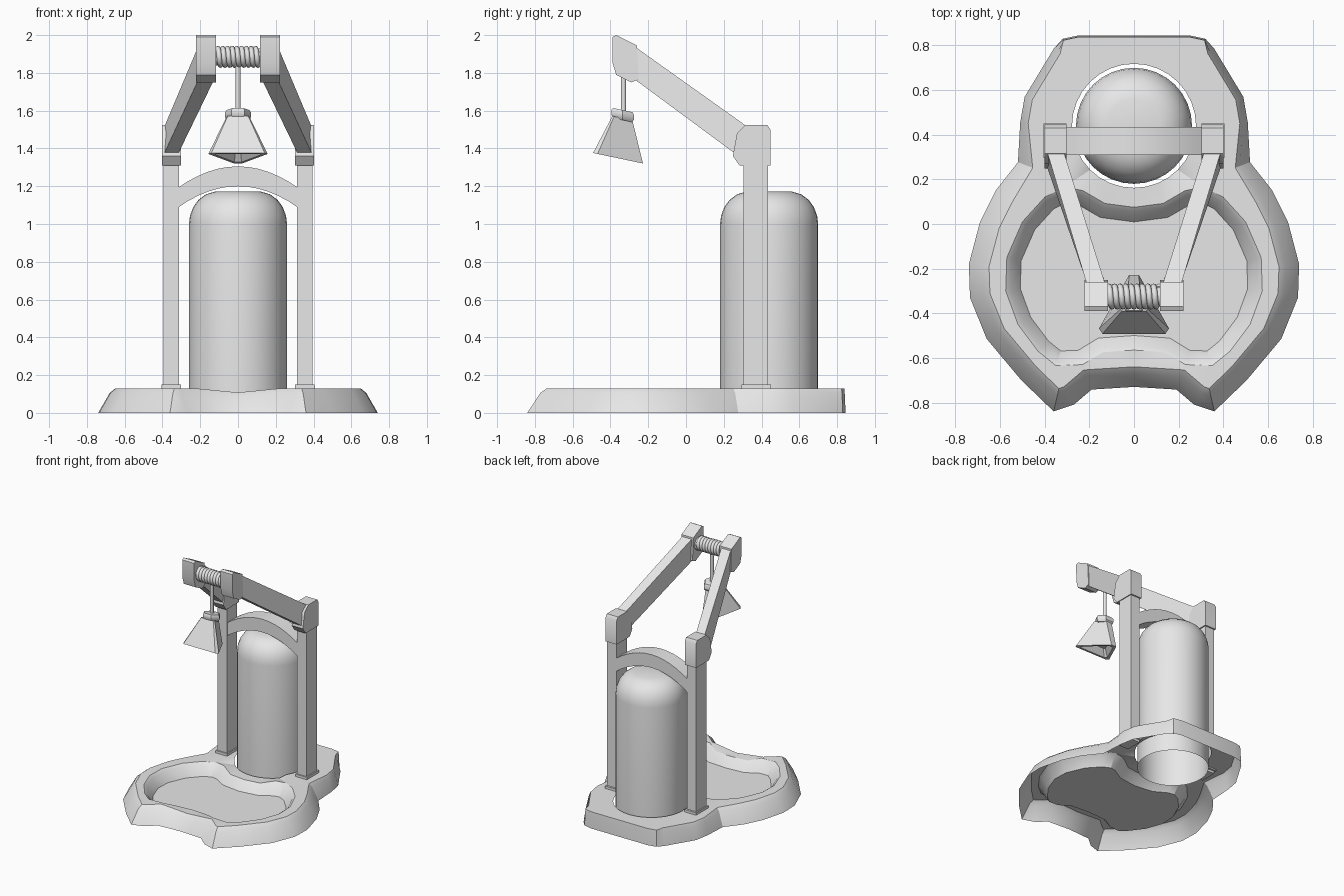
import bpy, bmesh, math
from mathutils import Vector

if "Cube" in bpy.data.objects:
    bpy.data.objects.remove(bpy.data.objects["Cube"])

grey = bpy.data.materials.new("light_grey")
grey.diffuse_color = (0.8, 0.8, 0.8, 1)
grey.use_nodes = True
grey.node_tree.nodes["Principled BSDF"].inputs["Base Color"].default_value = grey.diffuse_color


def finish(name, bm, angle=35, up=False):
    bmesh.ops.recalc_face_normals(bm, faces=bm.faces)
    if up and sum(f.normal.z * f.calc_area() for f in bm.faces) < 0:
        bmesh.ops.reverse_faces(bm, faces=bm.faces)
    me = bpy.data.meshes.new(name)
    bm.to_mesh(me)
    bm.free()
    me.materials.append(grey)
    ob = bpy.data.objects.new(name, me)
    bpy.context.collection.objects.link(ob)
    bpy.ops.object.select_all(action='DESELECT')
    ob.select_set(True)
    bpy.context.view_layer.objects.active = ob
    bpy.ops.object.shade_smooth_by_angle(angle=math.radians(angle))
    return ob


def skin(bm, rings):
    """Join a series of equal closed rings with quads."""
    vs = [[bm.verts.new(p) for p in r] for r in rings]
    n = len(rings[0])
    for a, b in zip(vs, vs[1:]):
        for i in range(n):
            j = (i + 1) % n
            bm.faces.new((a[i], a[j], b[j], b[i]))
    return vs


def loft(name, rings, start=True, end=True, angle=35):
    bm = bmesh.new()
    vs = skin(bm, rings)
    if start:
        bm.faces.new(vs[0])
    if end:
        bm.faces.new(vs[-1])
    return finish(name, bm, angle)


def circle(r, z, n=32, cx=0, cy=0):
    return [(cx + r * math.cos(2 * math.pi * i / n),
             cy + r * math.sin(2 * math.pi * i / n), z) for i in range(n)]


def box(name, x0, x1, y0, y1, z0, z1):
    return loft(name, [[(x0, y0, z), (x1, y0, z), (x1, y1, z), (x0, y1, z)]
                       for z in (z0, z1)])


def side_prism(name, prof, x0, x1):
    return loft(name, [[(x, y, z) for y, z in prof] for x in (x0, x1)])


def mirror_loop(half):
    """Half outline from back centre to front centre, completed on -x."""
    return half + [(-x, y) for x, y in reversed(half[1:-1])]


def inset(loop, amount):
    """Move a clockwise 2D loop inwards; amount is a function of y."""
    out = []
    n = len(loop)
    for i in range(n):
        p, a, b = Vector(loop[i]), Vector(loop[i - 1]), Vector(loop[(i + 1) % n])
        d1, d2 = (p - a).normalized(), (b - p).normalized()
        n1, n2 = Vector((d1.y, -d1.x)), Vector((d2.y, -d2.x))
        m = (n1 + n2).normalized()
        k = amount(p.y) / max(0.6, m.dot(n1))
        out.append((p.x + m.x * k, p.y + m.y * k))
    return out


def at(loop, z):
    return [(x, y, z) for x, y in loop]


# base: hollow shell with a basin in front and a round hole behind
outline = mirror_loop([
    (0, .845), (.25, .845), (.32, .83), (.36, .785), (.49, .57), (.51, .455),
    (.52, .277), (.62, .15), (.69, .01), (.74, -.18), (.735, -.33), (.66, -.515),
    (.505, -.70), (.36, -.84), (.27, -.81), (.19, -.742), (0, -.73)])
basin = mirror_loop([
    (0, .075), (.13, .092), (.23, .15), (.31, .165), (.40, .12), (.50, .01),
    (.57, -.15), (.575, -.30), (.52, -.45), (.43, -.57), (.35, -.635),
    (.23, -.63), (.14, -.575), (0, -.565)])


def taper(k):
    return lambda y: k * (.08 if y > .8 else .4 if y > .3 else .75 if y > .2 else 1)


bm = bmesh.new()
wall = skin(bm, [at(outline, 0), at(inset(outline, taper(.06)), .105),
                 at(inset(outline, taper(.09)), .13)])
bowl = skin(bm, [at(basin, .13), at(inset(basin, lambda y: .02), .115),
                 at(inset(basin, lambda y: .065), .04)])
bm.faces.new(bowl[-1])
hole = [bm.verts.new(p) for p in circle(.278, .13, 32, 0, .44)]
rim_edges = []
for loop in (wall[-1], bowl[0], hole):
    for i, v in enumerate(loop):
        w = loop[(i + 1) % len(loop)]
        rim_edges.append(bm.edges.get((v, w)) or bm.edges.new((v, w)))
bmesh.ops.triangle_fill(bm, use_beauty=True, use_dissolve=False,
                        edges=rim_edges, normal=(0, 0, 1))
# the rim dips slightly along the centre line
for v in bm.verts:
    if v.co.z > .1 and abs(v.co.x) < .2 and v.co.y < .3:
        v.co.z -= .022
finish("base", bm, 30, up=True)

# tank: open-bottomed cylinder with a rounded top
tank = [(.26, 0), (.26, 1.0), (.254, 1.045), (.237, 1.09), (.21, 1.127),
        (.17, 1.157), (.12, 1.172)]
loft("tank", [circle(r, z, 32, 0, .44) for r, z in tank], start=False)

# frame, mirrored left and right
joint = [(.315, 1.525), (.43, 1.525), (.447, 1.50), (.447, 1.31),
         (.283, 1.31), (.248, 1.36), (.27, 1.48)]
head = [(-.39, 1.99), (-.37, 2.0), (-.26, 1.945), (-.25, 1.765),
        (-.29, 1.75), (-.37, 1.79), (-.388, 1.85)]
for side, s in (("right", 1), ("left", -1)):
    box(side + "_post", s * .312, s * .395, .305, .435, .10, 1.32)
    box(side + "_post_foot", s * .303, s * .405, .295, .45, .12, .15)
    side_prism(side + "_joint", joint, s * .303, s * .402)
    side_prism(side + "_head_block", head, s * .117, s * .222)
    loft(side + "_arm", [
        [(s * .315, .325, 1.515), (s * .39, .325, 1.515),
         (s * .39, .257, 1.375), (s * .315, .257, 1.375)],
        [(s * .13, -.265, 1.935), (s * .213, -.265, 1.935),
         (s * .213, -.26, 1.757), (s * .13, -.26, 1.757)]])

# arch between the posts
arch = []
for i in range(13):
    x = -.32 + .64 * i / 12
    z = 1.305 - .115 * (x / .32) ** 2
    arch.append([(x, .31, z), (x, .435, z), (x, .435, z - .105), (x, .31, z - .105)])
loft("arch", arch)

# winch drum and coiled rope
cy, cz = -.325, 1.885
drum = [(x, cy + .045 * math.cos(a), cz + .045 * math.sin(a))
        for x in (-.12, .12) for a in [2 * math.pi * i / 16 for i in range(16)]]
loft("winch_drum", [drum[:16], drum[16:]])
coil, turns, steps = [], 9, 20
for i in range(turns * steps + 1):
    a = 2 * math.pi * i / steps
    x = -.112 + .224 * i / (turns * steps)
    ring = []
    for k in range(8):
        b = 2 * math.pi * k / 8
        r = .045 + .0135 * math.cos(b)
        ring.append((x + .0135 * math.sin(b), cy + r * math.cos(a), cz + r * math.sin(a)))
    coil.append(ring)
loft("rope_coil", coil, angle=60)

# hanging rope
loft("hanging_rope", [circle(.014, z, 8, 0, -.331) for z in (1.59, 1.87)], angle=60)


# hanging bell: tilted collar and three-sided cone, hollow below
def tilt(pts, z):
    return [(x, y, z - .21 * (y + .335)) for x, y in pts]


def hexagon(r):
    return [(x, y) for x, y, _ in circle(r, 0, 6, 0, -.335)]


loft("bell_collar", [tilt(hexagon(r), z) for r, z in
                     ((.058, 1.55), (.069, 1.565), (.069, 1.59), (.06, 1.603))])


def tri(w, f, b, tip):
    m = f + (b - f) * .09
    return [(-w * .9, f), (w * .9, f), (w, m), (tip, b), (-tip, b), (-w, m)]


loft("bell", [tilt(tri(.06, -.39, -.284, .025), 1.56),
              tilt(tri(.157, -.492, -.228, .022), 1.343),
              tilt(tri(.125, -.47, -.26, .018), 1.343),
              tilt(tri(.085, -.44, -.29, .015), 1.40)], angle=25)
